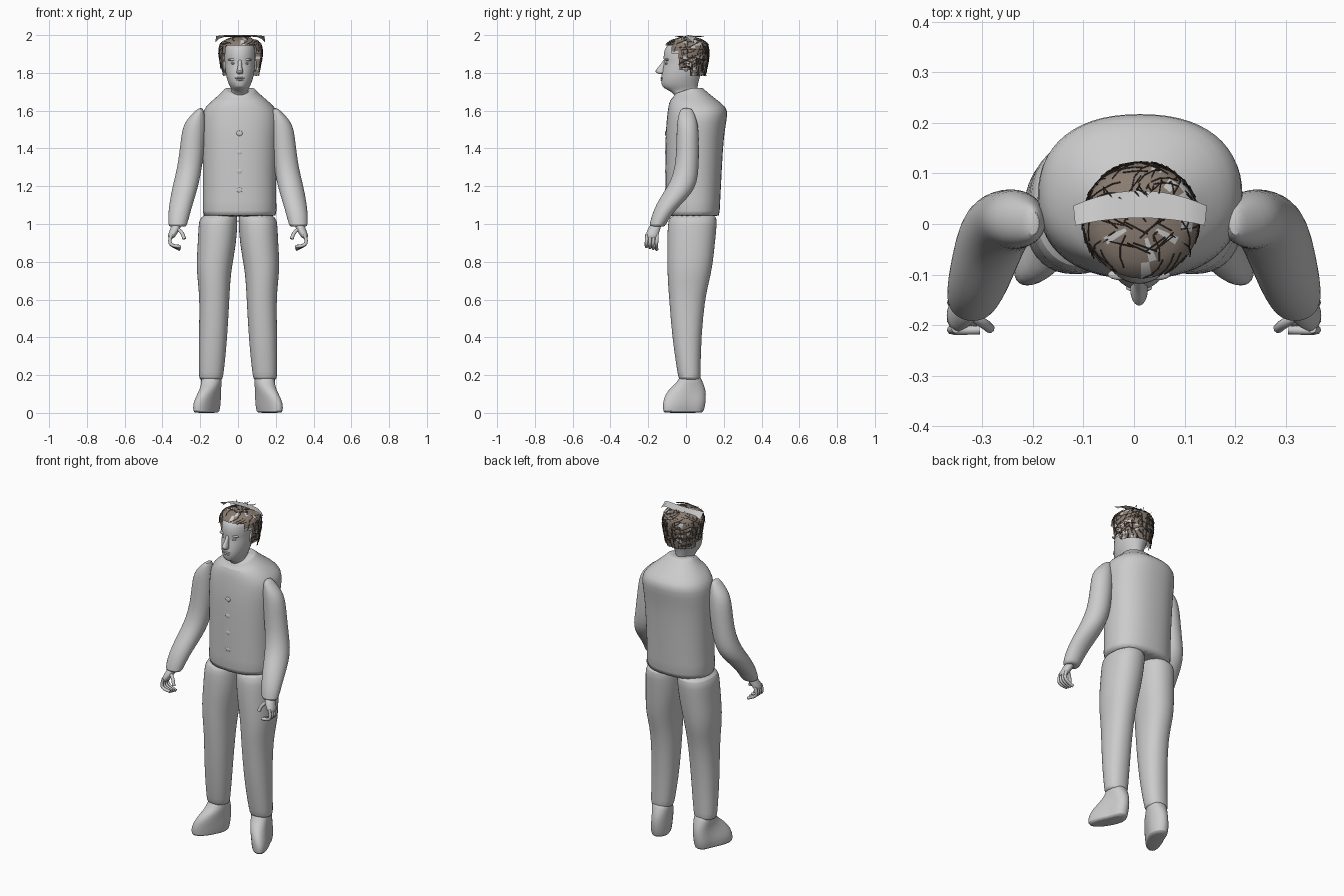
import bpy, bmesh, math, random
from mathutils import Vector

random.seed(4)
old = bpy.data.objects.get("Cube")
if old:
    bpy.data.objects.remove(old, do_unlink=True)


def material(name, rgb):
    mat = bpy.data.materials.new(name)
    mat.use_nodes = True
    mat.diffuse_color = (*rgb, 1)
    mat.node_tree.nodes["Principled BSDF"].inputs["Base Color"].default_value = (*rgb, 1)
    return mat


GREY = material("plain grey", (.6, .6, .6))
BROWN = material("hair brown", (.25, .2, .165))
DARK = material("strand dark brown", (.06, .045, .035))


def finish(name, bm, mats, subdiv=0):
    """Turn a bmesh into a smooth shaded object."""
    bmesh.ops.recalc_face_normals(bm, faces=bm.faces)
    mesh = bpy.data.meshes.new(name)
    bm.to_mesh(mesh)
    bm.free()
    for mat in mats:
        mesh.materials.append(mat)
    obj = bpy.data.objects.new(name, mesh)
    bpy.context.collection.objects.link(obj)
    if subdiv:
        mod = obj.modifiers.new("smooth", "SUBSURF")
        mod.levels = mod.render_levels = subdiv
    bpy.ops.object.select_all(action="DESELECT")
    obj.select_set(True)
    bpy.context.view_layer.objects.active = obj
    bpy.ops.object.shade_smooth_by_angle(angle=math.radians(50))
    return obj


def loft(name, rings, side=1, power=2, tilt=None, sides=20):
    """Skin level rings (z, x min, x max, y min, y max); tilt may move each point."""
    bm = bmesh.new()
    loops = []
    for z, xa, xb, ya, yb in rings:
        loop = []
        for i in range(sides):
            a = math.tau * i / sides
            c, s = math.cos(a), math.sin(a)
            point = Vector(((xa + xb) / 2 + (xb - xa) / 2 * math.copysign(abs(c) ** (2 / power), c),
                            (ya + yb) / 2 + (yb - ya) / 2 * math.copysign(abs(s) ** (2 / power), s), z))
            if tilt:
                point = tilt(point)
            point.x *= side
            loop.append(bm.verts.new(point))
        loops.append(loop)
    for low, high in zip(loops, loops[1:]):
        for i in range(sides):
            j = (i + 1) % sides
            bm.faces.new((low[i], low[j], high[j], high[i]))
    bm.faces.new(loops[0])
    bm.faces.new(loops[-1])
    return finish(name, bm, [GREY], 1)


def blob(name, centre, size):
    """Small ellipsoid."""
    bm = bmesh.new()
    bmesh.ops.create_uvsphere(bm, u_segments=16, v_segments=10, radius=1)
    for v in bm.verts:
        v.co = Vector(centre) + v.co * Vector(size)
    return finish(name, bm, [GREY])


def tubes(name, paths, thickness, mat, kind="POLY"):
    """Several thin tubes in one curve object."""
    data = bpy.data.curves.new(name, "CURVE")
    data.dimensions = "3D"
    data.bevel_depth = thickness
    data.bevel_resolution = 2 if kind == "NURBS" else 0
    data.use_fill_caps = True
    for path in paths:
        spline = data.splines.new(kind)
        spline.points.add(len(path) - 1)
        for p, co in zip(spline.points, path):
            p.co = (*co, 1)
        if kind == "NURBS":
            spline.use_endpoint_u = True
            spline.order_u = 3
    data.materials.append(mat)
    obj = bpy.data.objects.new(name, data)
    bpy.context.collection.objects.link(obj)


# Jacket, with the collar dipping towards the throat
def collar(p):
    if p.z > 1.69:
        p.z -= max(0, .03 - p.y) * .35
    return p


loft("jacket", [(1.04, -.188, .205, -.108, .178), (1.045, -.188, .205, -.108, .178),
                (1.2, -.185, .202, -.11, .186), (1.4, -.19, .208, -.11, .196),
                (1.5, -.192, .215, -.108, .206), (1.58, -.192, .218, -.1, .222),
                (1.62, -.175, .195, -.095, .215), (1.66, -.13, .15, -.085, .16),
                (1.7, -.085, .105, -.07, .11), (1.72, -.07, .09, -.062, .09),
                (1.722, -.06, .08, -.055, .08)], power=2.3, tilt=collar, sides=28)
for i in range(4):
    blob(f"jacket_button_{i + 1}", (.008, -.106, 1.18 + i * .1), (.016, .005, .014))


# Limbs, built once for each side
def toe_out(p):
    p.x += max(0, .03 - p.y) * .45 * min(1, max(0, .2 - p.z) * 8)
    return p


for side, word in ((1, "left"), (-1, "right")):
    loft(word + "_trouser_leg",
         [(.175, .085, .2, -.035, .075), (.18, .08, .207, -.04, .077), (.25, .07, .208, -.052, .078),
          (.4, .056, .208, -.074, .082), (.6, .045, .204, -.09, .1), (.7, .04, .214, -.098, .125),
          (.78, .03, .222, -.1, .142), (.9, .008, .214, -.102, .155), (1, .002, .21, -.098, .165),
          (1.035, .002, .203, -.09, .165), (1.05, .01, .165, -.06, .14), (1.1, .02, .15, -.05, .12)],
         side, 2.2)
    loft(word + "_boot",
         [(0, .1, .185, -.115, .08), (.004, .09, .198, -.122, .095), (.05, .085, .2, -.125, .105),
          (.1, .085, .19, -.112, .108), (.14, .085, .19, -.075, .1), (.17, .084, .194, -.04, .085),
          (.21, .085, .197, -.03, .072)], side, 2.2, toe_out)
    loft(word + "_sleeve",
         [(.985, .28, .36, -.185, -.115), (.99, .27, .37, -.197, -.11), (1.05, .255, .37, -.18, -.075),
          (1.1, .24, .365, -.16, -.03), (1.16, .222, .355, -.125, .03), (1.22, .205, .342, -.085, .06),
          (1.3, .19, .322, -.058, .068), (1.4, .178, .308, -.052, .07), (1.5, .172, .298, -.05, .068),
          (1.55, .172, .275, -.046, .058), (1.59, .178, .235, -.036, .042),
          (1.615, .187, .208, -.025, .028)], side)
    # Hand with four curled fingers and a thumb
    loft(word + "_palm",
         [(.92, .34, .37, -.212, -.15), (.945, .325, .373, -.215, -.145), (.97, .305, .36, -.205, -.135),
          (1.01, .295, .35, -.185, -.125)], side, sides=12)
    fingers = []
    for k in range(4):
        y = -.153 - k * .018
        fingers.append([(side * x, y + dy, z) for x, dy, z in
                        ((.352, 0, .945), (.366, -.002, .91), (.348, -.004, .882), (.305, -.002, .866 + k * .005))])
    tubes(word + "_fingers", fingers, .009, GREY, "NURBS")
    tubes(word + "_thumb", [[(side * x, y, z) for x, y, z in
                             ((.325, -.18, .975), (.292, -.198, .96), (.285, -.206, .92))]],
          .01, GREY, "NURBS")

# Head and neck
MID = .01
head_profile = [(1.62, .05, -.04, .06), (1.69, .052, -.06, .06), (1.708, .04, -.095, .06),
                (1.725, .053, -.13, .062), (1.76, .067, -.133, .068), (1.79, .075, -.13, .08),
                (1.83, .08, -.122, .09), (1.855, .081, -.116, .095), (1.875, .083, -.121, .098),
                (1.92, .083, -.117, .1), (1.945, .076, -.102, .09), (1.962, .05, -.07, .065),
                (1.97, .02, -.02, .03)]
loft("head", [(z, MID - w, MID + w, ya, yb) for z, w, ya, yb in head_profile], sides=24)
loft("nose", [(z, MID - w, MID + w, y, -.1) for z, w, y in
              ((1.792, .01, -.138), (1.798, .019, -.156), (1.81, .018, -.168),
               (1.83, .012, -.148), (1.855, .01, -.128), (1.875, .01, -.116))], sides=12)
blob("upper_lip", (MID, -.126, 1.773), (.026, .009, .005))
blob("lower_lip", (MID, -.125, 1.763), (.021, .01, .006))
for side, word in ((1, "left"), (-1, "right")):
    blob(word + "_eye", (MID + side * .033, -.1, 1.85), (.014, .011, .006))
    blob(word + "_brow", (MID + side * .036, -.1, 1.87), (.026, .011, .007))
    blob(word + "_ear", (MID + side * .08, .0, 1.84), (.01, .02, .032))


# Hair cap, cut along the hairline
def hair_point(turn, rise, lift=0):
    """Point on the hair surface; turn runs round the head, rise from nape to crown."""
    z = 1.785 + .205 * rise
    r = 1 - max(0, (rise - .55) / .45) ** 5 * .7 - max(0, .5 - rise) * .32 + lift
    return Vector((.014 + .114 * r * math.cos(turn), .005 + .116 * r * math.sin(turn), z))


def under_hairline(p):
    limit = 1.94 if p.y < -.07 else 1.895 if p.y < -.04 else 1.82 if p.y < .02 else 1.78
    return p.z < limit


bm = bmesh.new()
COLS, ROWS = 32, 14
grid = [[bm.verts.new(hair_point(math.tau * i / COLS, j / ROWS)) for i in range(COLS)]
        for j in range(ROWS + 1)]
for j in range(ROWS):
    for i in range(COLS):
        k = (i + 1) % COLS
        face = bm.faces.new((grid[j][i], grid[j][k], grid[j + 1][k], grid[j + 1][i]))
        face.material_index = 1 if random.random() < .12 else 0
bm.faces.new(grid[ROWS])
bmesh.ops.delete(bm, geom=[f for f in bm.faces if under_hairline(f.calc_center_median())],
                 context="FACES")
finish("hair_cap", bm, [BROWN, GREY])

# Loose crossing strands over the sides and the flat crown
strands = []
while len(strands) < 170:
    turn, rise = random.uniform(0, math.tau), random.uniform(.05, 1)
    heading = random.choice((0, math.pi / 2)) + random.gauss(0, .3)
    path = []
    for step in range(4):
        t = step * .13
        path.append(hair_point(turn + t * math.cos(heading) * 1.3,
                               min(1, max(0, rise - t * math.sin(heading))), .015 + .02 * (step == 3)))
    if not any(under_hairline(p) for p in path):
        strands.append(path)
for i in range(26):
    start = Vector((.014 + random.uniform(-.05, .05), random.uniform(-.06, .06), 1.991))
    angle = random.choice((.8, 2.3)) + random.gauss(0, .3)
    strands.append([start, start + Vector((math.cos(angle), math.sin(angle), .05)) * .05])
tubes("hair_strands", strands, .0013, DARK)

# Pale curved band across the crown, with short drooping ends
bm = bmesh.new()
rows = []
for i in range(13):
    u = i / 6 - 1
    bend = u * u * .03
    droop = .03 * u ** 6
    rows.append([bm.verts.new((.012 + .128 * u, .012 - bend * .5, 2 - droop * .2)),
                 bm.verts.new((.012 + .132 * u, .066 - bend, 1.992 - droop))])
for a, b in zip(rows, rows[1:]):
    bm.faces.new((a[0], b[0], b[1], a[1]))
finish("crown_band", bm, [GREY])
